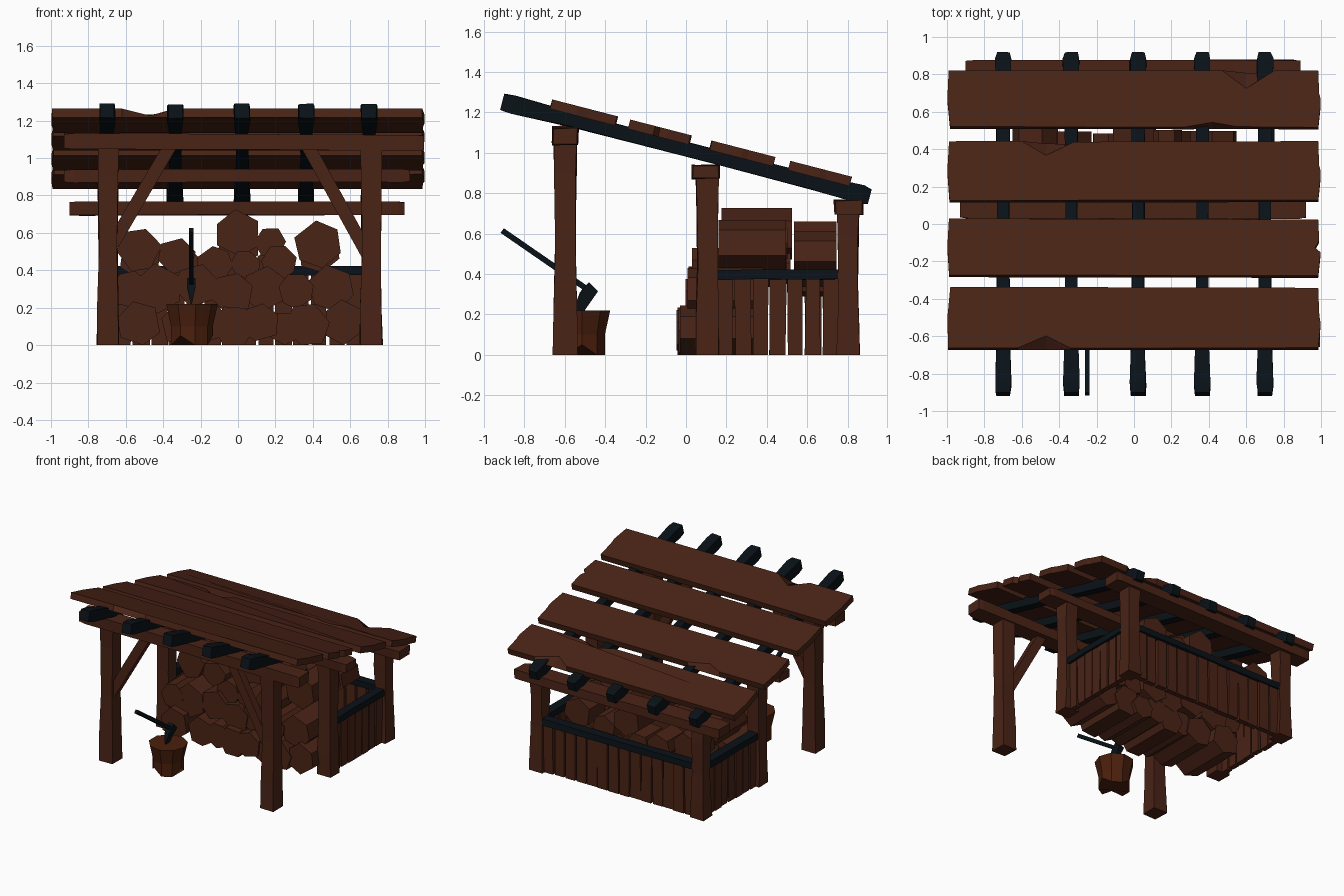
import bpy, bmesh, math, random
from mathutils import Vector

if "Cube" in bpy.data.objects:
    bpy.data.objects.remove(bpy.data.objects["Cube"])
random.seed(4)


def material(name, rgb):
    m = bpy.data.materials.new(name)
    m.diffuse_color = (*rgb, 1)
    m.use_nodes = True
    m.node_tree.nodes["Principled BSDF"].inputs["Base Color"].default_value = m.diffuse_color
    return m


WOOD = material("wood", (0.068, 0.017, 0.008))
CHIP = material("fresh_wood", (0.07, 0.014, 0.004))
DARK = material("dark_wood", (0.003, 0.006, 0.009))
jit = lambda a: random.uniform(-a, a)


def loft(name, rings, mat):
    """Closed solid through rings of equal point counts."""
    bm = bmesh.new()
    vs = [[bm.verts.new(p) for p in r] for r in rings]
    n = len(rings[0])
    for a, b in zip(vs, vs[1:]):
        for i in range(n):
            bm.faces.new((a[i], a[(i + 1) % n], b[(i + 1) % n], b[i]))
    bm.faces.new(vs[0])
    bm.faces.new(vs[-1])
    bmesh.ops.recalc_face_normals(bm, faces=bm.faces)
    me = bpy.data.meshes.new(name)
    bm.to_mesh(me)
    bm.free()
    me.materials.append(mat)
    ob = bpy.data.objects.new(name, me)
    bpy.context.collection.objects.link(ob)
    return ob


def bar(name, p0, p1, w, h, mat, secs=((0, 1), (1, 1)), j=0.0):
    """Timber from p0 to p1; secs = (position, scale) of each cross-section."""
    p0, p1 = Vector(p0), Vector(p1)
    d = (p1 - p0).normalized()
    side = Vector((1, 0, 0)) if abs(d.z) > 0.99 else d.cross(Vector((0, 0, 1))).normalized()
    up = side.cross(d)
    rings = []
    for t, s in secs:
        c = p0.lerp(p1, t)
        rings.append([c + side * (a * w * s / 2 + jit(j)) + up * (b * h * s / 2 + jit(j))
                      for a, b in ((-1, -1), (1, -1), (1, 1), (-1, 1))])
    return loft(name, rings, mat)


# Posts: front pair, middle pair, back pair
for side, s in (("left", -1), ("right", 1)):
    for name, y, top, w in (("front", -0.597, 1.06, 0.112), ("middle", 0.105, 0.885, 0.11),
                            ("back", 0.803, 0.70, 0.105)):
        x = 0.712 if s > 0 else -0.695
        bar(f"{name}_post_{side}", (x, y, 0), (x, y, top), w, w, WOOD,
            ((0, 1.08), (0.2, 1), (0.5, 0.88), (0.85, 0.95), (1, 1)), 0.004)

# Cross beams on the posts
BEAM = ((0, 0.92), (0.03, 1), (0.5, 0.97), (0.98, 1), (1, 0.9))
bar("front_beam", (-0.93, -0.597, 1.090), (0.995, -0.597, 1.082), 0.13, 0.086, WOOD, BEAM, 0.003)
bar("middle_beam", (-0.93, 0.098, 0.905), (0.92, 0.098, 0.905), 0.138, 0.07, WOOD, BEAM, 0.003)
bar("back_beam", (-0.90, 0.805, 0.73), (0.89, 0.805, 0.73), 0.145, 0.073, WOOD, BEAM, 0.003)

# Diagonal braces of the front frame
bar("brace_left", (-0.67, -0.60, 0.54), (-0.36, -0.60, 1.07), 0.06, 0.07, WOOD)
bar("brace_right", (0.69, -0.60, 0.49), (0.37, -0.60, 1.07), 0.06, 0.07, WOOD)

# Sloping rafters
SLOPE = -0.258
roof_z = lambda y: 1.29 + SLOPE * (y + 0.9)
for i, x in enumerate((-0.70, -0.335, 0.022, 0.365, 0.70)):
    bar(f"rafter_{i + 1}", (x, -0.91, roof_z(-0.91) - 0.04), (x, 0.91, roof_z(0.91) - 0.04),
        0.08, 0.082, DARK,
        ((0, 0.95), (0.03, 1.08), (0.18, 0.85), (0.5, 0.82), (0.85, 0.9), (0.98, 1.1), (1, 0.85)), 0.003)


# Roof planks: outline lofted upward along the slope, with chipped edges
def plank(name, y0, y1, front, back, notch=0, thick=0.048):
    """front/back: (x, depth) of a chip in the top edge; notch: depth of a right-end split."""
    out = [(-0.985 + jit(.01), y0, 0, 0)]
    for sgn, chip, y in ((1, front, y0), (-1, back, y1)):
        if chip:
            cx, dep = chip
            out += [(cx - sgn * 0.15, y, 0, 0), (cx, y, dep * sgn, 0.02), (cx + sgn * 0.13, y, 0, 0)]
        if sgn == 1:
            ym = (y0 + y1) / 2
            out += [(0.985, y0, 0, 0), (0.998, ym - 0.03, 0, 0),
                    (0.998 - notch, ym, 0, 0), (0.99, ym + 0.03, 0, 0), (0.985, y1, 0, 0)]
    out += [(-0.985 + jit(.01), y1, 0, 0), (-0.998, (y0 + y1) / 2, 0, 0)]
    n = Vector((0, -SLOPE, 1)).normalized()
    lo, hi = [], []
    for x, y, dep, drop in out:
        y += jit(0.004)
        lo.append(Vector((x, y, roof_z(y) - 0.014)))
        yt = y + dep
        hi.append(Vector((x, yt, roof_z(yt) - 0.014)) + n * (thick - drop))
    return loft(name, [lo, hi], WOOD)


plank("roof_plank_1", -0.675, -0.35, (-0.47, 0.07), None, 0.005)
plank("roof_plank_2", -0.285, 0.015, None, None, 0.03)
plank("roof_plank_3", 0.115, 0.43, None, (-0.47, 0.07))
plank("roof_plank_4", 0.505, 0.81, (0.42, 0.03), (0.60, 0.09))


# Low walls of upright boards with a dark rail on top
def wall(name, a, b, count, top=0.375):
    a, b = Vector(a), Vector(b)
    u = (b - a).normalized()
    thin = Vector((-u.y, u.x, 0))
    step = (b - a).length / count
    for i in range(count):
        c = a + u * step * (i + 0.5)
        off = thin * jit(0.006)
        rings = []
        for z in (0.0, top):
            h0, h1 = step / 2 - random.uniform(0, .01), step / 2 - random.uniform(0, .01)
            rings.append([c + off + u * q + thin * t + Vector((0, 0, z))
                          for q, t in ((-h0, -.02), (h1, -.02), (h1, .02), (-h0, .02))])
        loft(f"{name}_board_{i + 1}", rings, WOOD)
    up = Vector((0, 0, 0.397))
    bar(f"{name}_rail", a + up, b + up, 0.075, 0.05, DARK, ((0, 1), (.35, .93), (.7, 1), (1, .97)), 0.003)


wall("back_wall", (-0.66, 0.81, 0), (0.67, 0.81, 0), 14)
wall("left_wall", (-0.70, 0.15, 0), (-0.70, 0.76, 0), 7)
wall("right_wall", (0.715, 0.15, 0), (0.715, 0.76, 0), 7)


# Stacked firewood: six- and seven-sided logs lying front to back
def log(name, x, z, r, sides, y0, y1):
    ph = random.uniform(0, 6)
    prof = [(ph + math.tau * (k + jit(.12)) / sides, r * random.uniform(.93, 1.04)) for k in range(sides)]
    loft(name, [[(x + math.cos(a) * q, y, max(0, z + math.sin(a) * q))
                 for a, q in prof] for y in (y0, y1)], WOOD)


low = ((-.53, .11, .125), (-.30, .10, .12), (-.02, .10, .12), (.12, .12, .11), (.37, .11, .125),
       (.57, .12, .12), (.25, .09, .09), (-.15, .12, .1), (-.43, .30, .135), (-.58, .30, .10),
       (.14, .30, .12), (.31, .29, .10), (.50, .30, .13), (-.03, .28, .115), (-.22, .32, .12),
       (-.13, .43, .10), (.04, .43, .08), (.22, .44, .095))
for i, (x, z, r) in enumerate(low):
    y0 = (-0.035 if z < .2 else 0.005 if z < .4 else 0.04) + jit(.012)
    log(f"log_{i + 1}", x, z, r, 6 if r > .1 else 7, y0, (0.38 if z < .4 else 0.50) + jit(.02))
high = ((-.53, .51, .125), (-.33, .475, .105), (0, .60, .13), (.17, .55, .085), (.43, .535, .13))
for i, (x, z, r) in enumerate(high):
    log(f"top_log_{i + 1}", x, z, r, 6, 0.17 + jit(.01), 0.51 + jit(.02))
back = ((-.52, .47, .12), (-.28, .42, .1), (0, .54, .12), (.2, .44, .1), (.43, .5, .12), (-.1, .38, .1))
for i, (x, z, r) in enumerate(back):
    log(f"back_log_{i + 1}", x, z, r, 6, 0.535, 0.745)

# Chopping block with a split foot
N = 9
ring = lambda z, r: [(-.25 + r * math.cos(math.tau * k / N), -.515 + r * math.sin(math.tau * k / N),
                      z) for k in range(N)]
base = [(x, y, 0.0 if k % 3 else 0.05) for k, (x, y, z) in enumerate(ring(0, .115))]
loft("chopping_block", [base, ring(.10, .115), ring(.22, .142)], CHIP)

# Axe stuck in the block
bar("axe_handle", (-.25, -.91, .615), (-.25, -.49, .325), 0.026, 0.028, DARK)
head = ((-.48, .36, 1), (-.435, .315, 1), (-.505, .215, .1), (-.55, .215, .1), (-.54, .27, .6), (-.525, .31, .9))
loft("axe_head", [[(-.25 + s * .024 * k, y, z) for y, z, k in head] for s in (-1, 1)], DARK)
